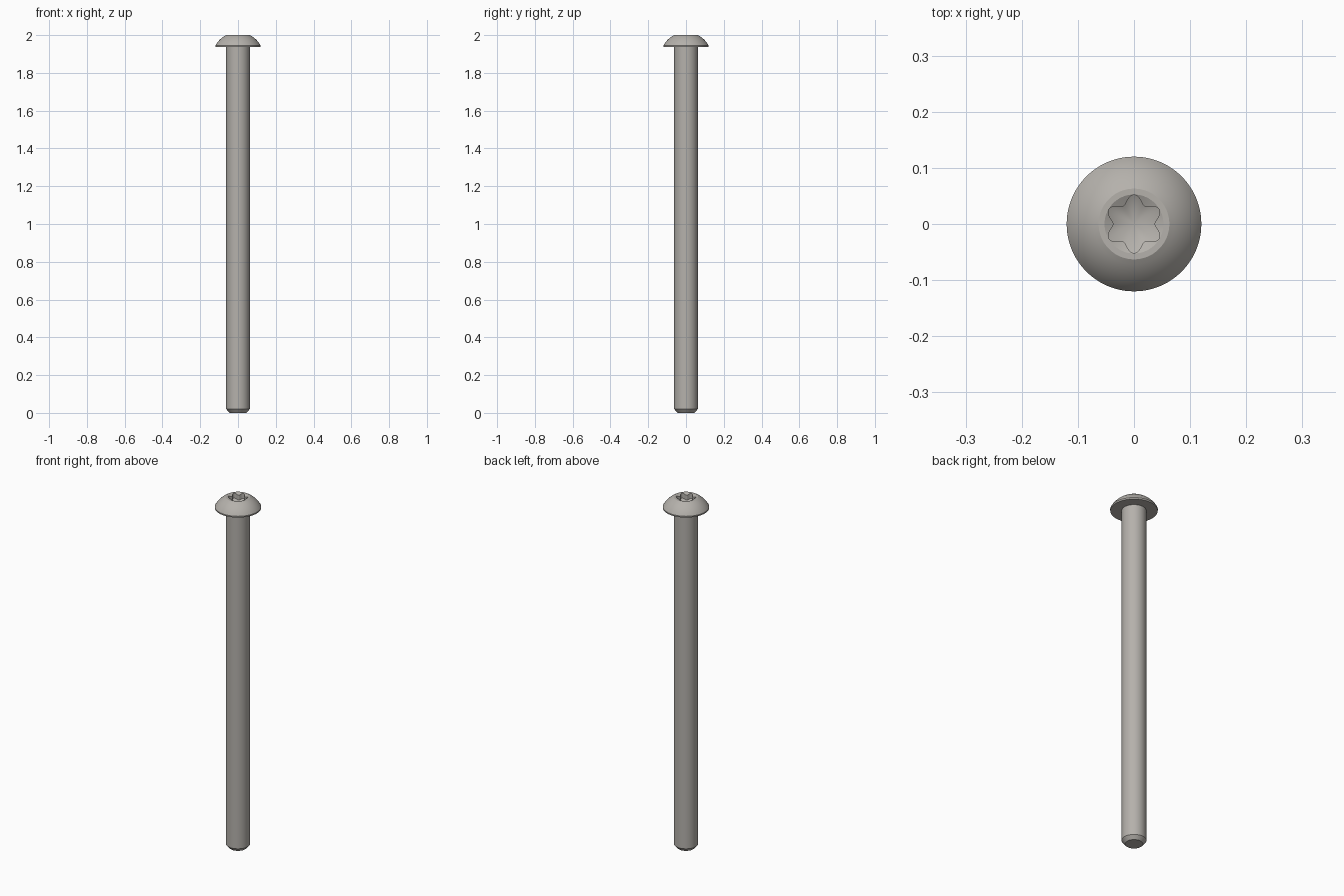
import bpy, bmesh, math

if "Cube" in bpy.data.objects:
    bpy.data.objects.remove(bpy.data.objects["Cube"])

SEG = 96
steel = bpy.data.materials.new("warm_grey_steel")
steel.diffuse_color = (0.46, 0.44, 0.41, 1)
steel.use_nodes = True
steel.node_tree.nodes["Principled BSDF"].inputs["Base Color"].default_value = steel.diffuse_color

bm = bmesh.new()


def ring(radius, height):
    """Closed loop of verts; radius and height are functions of angle / radius."""
    verts = []
    for i in range(SEG):
        a = 2 * math.pi * i / SEG
        r = radius(a)
        verts.append(bm.verts.new((r * math.cos(a), r * math.sin(a), height(r))))
    return verts


def circle(r, z):
    return ring(lambda a: r, lambda _: z)


def bridge(lo, hi):
    for i in range(SEG):
        j = (i + 1) % SEG
        bm.faces.new((lo[i], lo[j], hi[j], hi[i]))


# shank with chamfered tip, flat underside and thin rim of the head
profile = [(0.045, 0), (0.0625, 0.02), (0.0625, 1.937), (0.119, 1.937), (0.12, 1.945)]

# domed head: arc centred on the axis, ending at the flat top
c, R = 1.8777, 0.1376
a0, a1 = math.asin(0.12 / R), math.asin(0.063 / R)
for k in range(1, 9):
    a = a0 + (a1 - a0) * k / 8
    profile.append((R * math.sin(a), c + R * math.cos(a)))
profile.append((0.0525, 2.0))
rings = [circle(r, z) for r, z in profile]


# six-lobe socket: shallow countersink, straight star walls, conical floor
def star(a):
    return 0.0442 + 0.0075 * math.cos(6 * (a - math.pi / 2))


rings.append(ring(star, lambda r: 2.0 - (0.0525 - r) * 0.5))
rings.append(ring(star, lambda r: 1.945 + r * 0.5))

for lo, hi in zip(rings, rings[1:]):
    bridge(lo, hi)

# close tip and socket floor
bm.faces.new(list(reversed(rings[0])))
floor = bm.verts.new((0, 0, 1.945))
last = rings[-1]
for i in range(SEG):
    bm.faces.new((last[i], last[(i + 1) % SEG], floor))

mesh = bpy.data.meshes.new("button_head_screw")
bm.to_mesh(mesh)
bm.free()
mesh.materials.append(steel)
screw = bpy.data.objects.new("button_head_screw", mesh)
bpy.context.collection.objects.link(screw)
bpy.context.view_layer.objects.active = screw
screw.select_set(True)
bpy.ops.object.shade_smooth_by_angle(angle=math.radians(25))
